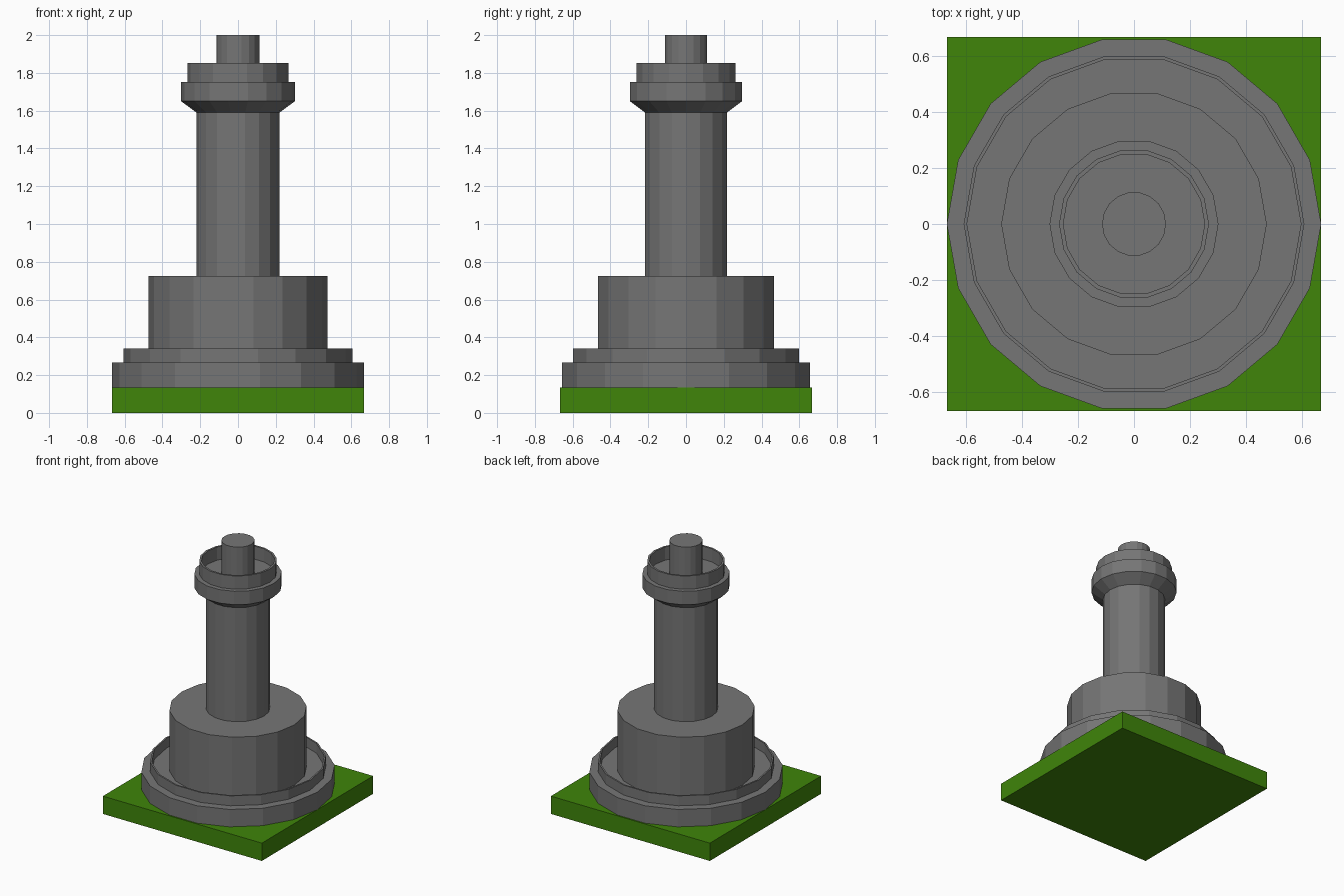
import bpy
import bmesh
from math import cos, sin, tau

if "Cube" in bpy.data.objects:
    bpy.data.objects.remove(bpy.data.objects["Cube"])

SIDES = 18


def make_material(name, r, g, b):
    mat = bpy.data.materials.new(name)
    mat.diffuse_color = (r, g, b, 1)
    mat.use_nodes = True
    mat.node_tree.nodes["Principled BSDF"].inputs["Base Color"].default_value = mat.diffuse_color
    return mat


stone = make_material("dark_stone", 0.18, 0.18, 0.18)
green = make_material("grass_green", 0.05, 0.235, 0.003)


def finish(name, bm, material):
    bmesh.ops.recalc_face_normals(bm, faces=bm.faces)
    mesh = bpy.data.meshes.new(name)
    bm.to_mesh(mesh)
    bm.free()
    mesh.materials.append(material)
    obj = bpy.data.objects.new(name, mesh)
    bpy.context.collection.objects.link(obj)
    return obj


def turned(name, profile, ring=False):
    """Turn (radius, z) points round z; a ring closes its profile, a solid gets end caps."""
    bm = bmesh.new()
    loops = [[bm.verts.new((r * cos(tau * i / SIDES), r * sin(tau * i / SIDES), z))
              for i in range(SIDES)] for r, z in profile]
    pairs = list(zip(loops, loops[1:]))
    if ring:
        pairs.append((loops[-1], loops[0]))
    else:
        bm.faces.new(loops[0])
        bm.faces.new(loops[-1])
    for a, b in pairs:
        for i in range(SIDES):
            j = (i + 1) % SIDES
            bm.faces.new((a[i], a[j], b[j], b[i]))
    return finish(name, bm, stone)


def wall(name, outer, inner, z0, z1):
    return turned(name, [(outer, z0), (outer, z1), (inner, z1), (inner, z0)], ring=True)


# Square grass plate
bm = bmesh.new()
bmesh.ops.create_cube(bm, size=1)
for v in bm.verts:
    v.co = (v.co.x * 1.334, v.co.y * 1.334, (v.co.z + 0.5) * 0.135)
finish("ground_plate", bm, green)

# Stepped foot with its low parapet
turned("foundation", [(0.667, 0.135), (0.667, 0.267)])
wall("foundation_parapet", 0.607, 0.595, 0.267, 0.342)

# Wide drum and slim shaft
turned("lower_drum", [(0.473, 0.267), (0.473, 0.725)])
turned("tower_shaft", [(0.22, 0.725), (0.22, 1.59)])

# Flared balcony with parapet and lamp post
turned("balcony", [(0.22, 1.59), (0.301, 1.65), (0.301, 1.752)])
wall("balcony_parapet", 0.267, 0.252, 1.752, 1.852)
turned("lamp_post", [(0.114, 1.752), (0.114, 2.0)])
